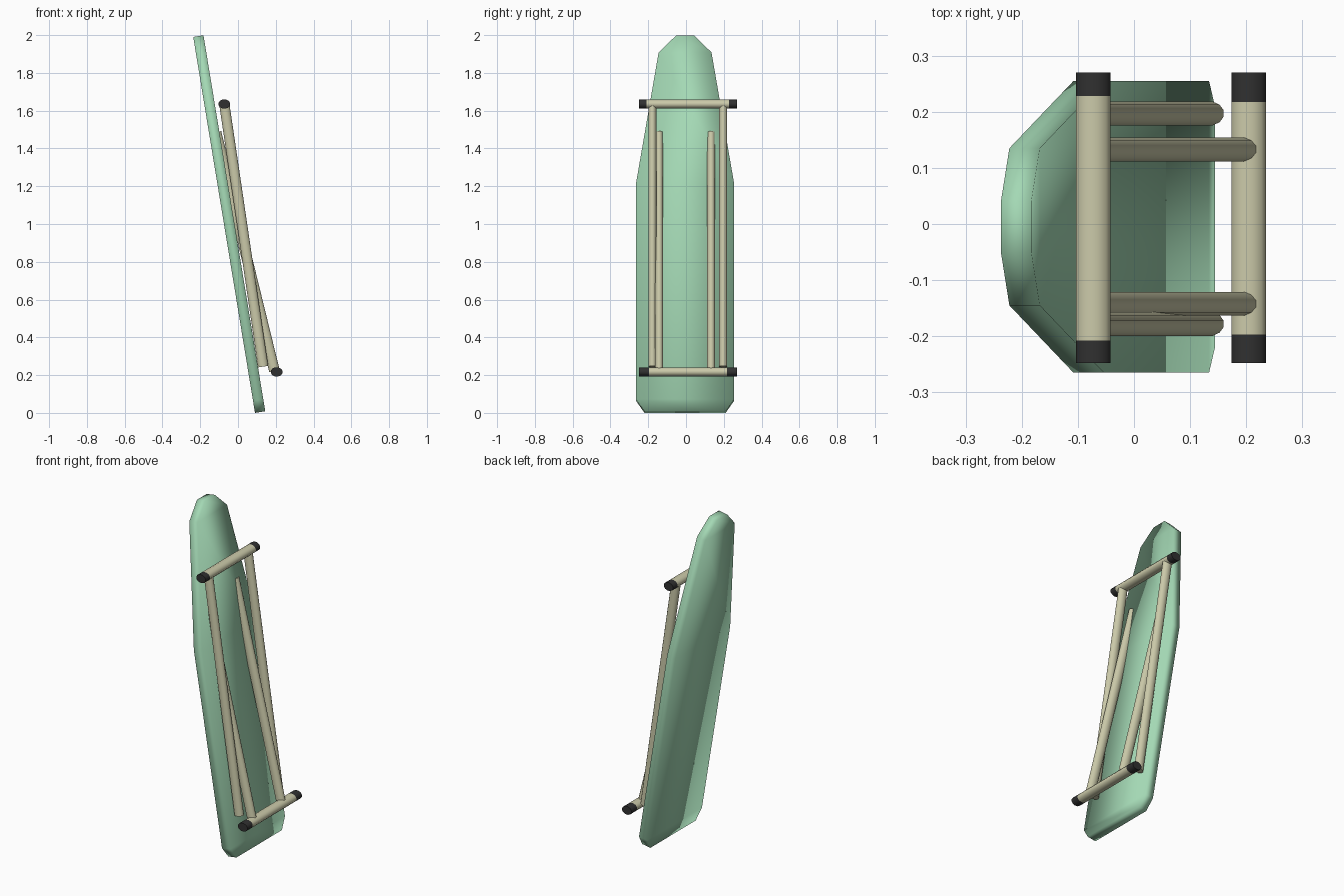
import bpy, bmesh, math
from mathutils import Vector, Matrix

if "Cube" in bpy.data.objects:
    bpy.data.objects.remove(bpy.data.objects["Cube"])


def material(name, color):
    m = bpy.data.materials.new(name)
    m.diffuse_color = (*color, 1)
    m.use_nodes = True
    m.node_tree.nodes["Principled BSDF"].inputs["Base Color"].default_value = m.diffuse_color
    return m


GREEN = material("green_cloth", (0.37, 0.69, 0.46))
CREAM = material("cream_paint", (0.60, 0.59, 0.40))
BLACK = material("black_rubber", (0.03, 0.03, 0.03))


def finish(name, bm, mat, angle=None):
    bmesh.ops.recalc_face_normals(bm, faces=bm.faces)
    me = bpy.data.meshes.new(name)
    bm.to_mesh(me)
    bm.free()
    me.materials.append(mat)
    ob = bpy.data.objects.new(name, me)
    bpy.context.collection.objects.link(ob)
    bpy.ops.object.select_all(action='DESELECT')
    ob.select_set(True)
    bpy.context.view_layer.objects.active = ob
    if angle is None:
        bpy.ops.object.shade_smooth()
    else:
        bpy.ops.object.shade_smooth_by_angle(angle=math.radians(angle))
    return ob


def tube(name, a, b, rx, ry, mat, sides=12):
    """Oval tube from a to b; rx lies in the x-z plane, ry across it."""
    a, b = Vector(a), Vector(b)
    d = (b - a).normalized()
    # bars run along y, legs run in the x-z plane
    if abs(d.y) > 0.9:
        u, v = Vector((1, 0, 0)), Vector((0, 0, 1))
    else:
        v = Vector((0, 1, 0))
        u = v.cross(d).normalized()
    bm = bmesh.new()
    rings = []
    for p in (a, b):
        rings.append([bm.verts.new(p + u * rx * math.cos(t) + v * ry * math.sin(t))
                      for t in [2 * math.pi * (i + 0.5) / sides for i in range(sides)]])
    for i in range(sides):
        j = (i + 1) % sides
        bm.faces.new((rings[0][i], rings[0][j], rings[1][j], rings[1][i]))
    for r in rings:
        bm.faces.new(r)
    return finish(name, bm, mat, 40)


# padded board: half-width profile along its length, leaning back
base = Vector((0.090, -0.005, 0.0))
along = Vector((-0.327, 0, 1.99)).normalized()
normal = Vector((-along.x, 0, 0)) + Vector((along.z, 0, 0))
normal = Vector((along.z, 0, -along.x))
profile = [(0, 0.215), (0.065, 0.26), (1.22, 0.26), (1.925, 0.14), (2.017, 0.046)]
bm = bmesh.new()
sections = []
for s, w in profile:
    c = base + along * s
    sections.append([bm.verts.new(c + normal * n + Vector((0, y, 0)))
                     for n, y in ((0, -w), (0, w), (0.055, w), (0.055, -w))])
for lo, hi in zip(sections, sections[1:]):
    for i in range(4):
        j = (i + 1) % 4
        bm.faces.new((lo[i], lo[j], hi[j], hi[i]))
bm.faces.new(sections[0])
bm.faces.new(sections[-1])
finish("board", bm, GREEN)

# cross bars with rubber end caps: x, z, outer and inner cap limits
for label, x, z, y0, y1, y2, y3 in (
        ("upper", -0.0725, 1.635, -0.248, -0.208, 0.228, 0.27),
        ("lower", 0.2045, 0.217, -0.248, -0.197, 0.217, 0.27)):
    tube(label + "_bar", (x, y1, z), (x, y2, z), 0.032, 0.025, CREAM)
    tube(label + "_cap_left", (x, y0, z), (x, y1, z), 0.032, 0.025, BLACK)
    tube(label + "_cap_right", (x, y2, z), (x, y3, z), 0.032, 0.025, BLACK)

# folded legs: outer pair on the upper bar, inner pair on the lower bar
for side, yo, yi in (("left", -0.178, -0.142), ("right", 0.197, 0.133)):
    tube("outer_leg_" + side, (0.133, yo, 0.245), (-0.071, yo, 1.625), 0.028, 0.022, CREAM)
    tube("inner_leg_" + side, (0.193, yi, 0.222), (-0.116, yi, 1.485), 0.029, 0.022, CREAM)
